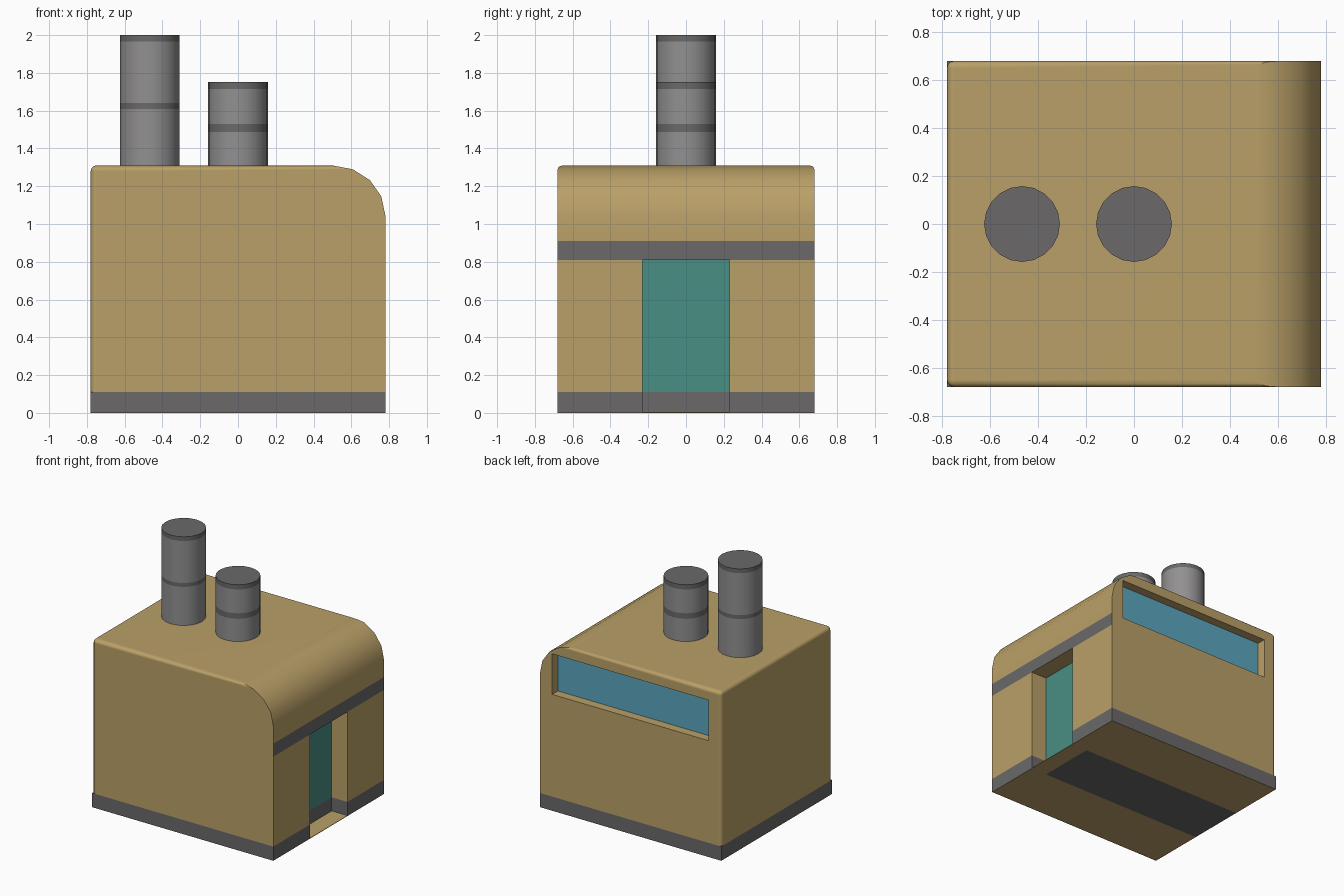
import bpy, bmesh, math

if "Cube" in bpy.data.objects:
    bpy.data.objects.remove(bpy.data.objects["Cube"])


def material(name, rgb):
    m = bpy.data.materials.new(name)
    lin = [(c / 255 / 12.92) if c < 10 else ((c / 255 + 0.055) / 1.055) ** 2.4 for c in rgb]
    m.diffuse_color = (*lin, 1)
    m.use_nodes = True
    m.node_tree.nodes["Principled BSDF"].inputs["Base Color"].default_value = m.diffuse_color
    return m


TAN = material("tan_wall", (186, 160, 104))
DARK = material("dark_grey", (107, 105, 106))
GREY = material("pipe_grey", (146, 144, 145))
TEAL = material("teal_door", (73, 142, 131))
BLUE = material("blue_glass", (91, 166, 190))

X, Y, TOP, BASE = 0.78, 0.68, 1.31, 0.11
DOOR_Y, DOOR_X, DOOR_TOP = 0.23, 0.645, 0.81
PANE_Y = 0.61


def add_object(name, bm, mats):
    bmesh.ops.recalc_face_normals(bm, faces=bm.faces)
    me = bpy.data.meshes.new(name)
    bm.to_mesh(me)
    bm.free()
    ob = bpy.data.objects.new(name, me)
    bpy.context.collection.objects.link(ob)
    for m in mats:
        me.materials.append(m)
    return ob


def box(name, lo, hi, mats):
    bm = bmesh.new()
    bmesh.ops.create_cube(bm, size=1)
    for v in bm.verts:
        for i in range(3):
            v.co[i] = lo[i] if v.co[i] < 0 else hi[i]
    return add_object(name, bm, mats)


def activate(ob):
    bpy.ops.object.select_all(action='DESELECT')
    ob.select_set(True)
    bpy.context.view_layer.objects.active = ob


def cut(ob, lo, hi):
    cutter = box("cutter", lo, hi, [TAN])
    cutter.hide_render = True
    mod = ob.modifiers.new("cut", 'BOOLEAN')
    mod.operation, mod.solver, mod.object = 'DIFFERENCE', 'EXACT', cutter
    activate(ob)
    bpy.ops.object.modifier_apply(modifier=mod.name)
    bpy.data.objects.remove(cutter)


def smooth(ob):
    activate(ob)
    bpy.ops.object.shade_smooth_by_angle(angle=math.radians(40))


# Main body: side profile with one large rounded corner, extruded along y
profile = [(-X, BASE), (X, BASE), (X, DOOR_TOP), (X, 0.91)]
for i in range(5):
    a = math.radians(22.5 * i)
    profile.append((0.5 + 0.28 * math.cos(a), 1.045 + 0.265 * math.sin(a)))
profile.append((-X, TOP))
bm = bmesh.new()
face = bm.faces.new([bm.verts.new((x, -Y, z)) for x, z in profile])
ext = bmesh.ops.extrude_face_region(bm, geom=[face])
for v in ext["geom"]:
    if isinstance(v, bmesh.types.BMVert):
        v.co.y = Y
bmesh.ops.recalc_face_normals(bm, faces=bm.faces)


def rounded(e):
    a, b = e.verts[0].co, e.verts[1].co
    on_top = min(a.z, b.z) > TOP - 0.001 and min(a.x, b.x) < 0
    on_back = max(a.x, b.x) < -X + 0.001 and max(a.z, b.z) > 0.2
    return on_top or on_back


bmesh.ops.bevel(bm, geom=[e for e in bm.edges if rounded(e)], offset=0.03,
                segments=3, profile=0.5, affect='EDGES')
body = add_object("body", bm, [TAN, DARK, TEAL, BLUE])

# Door recess and window recess
cut(body, (DOOR_X, -DOOR_Y, -0.2), (1, DOOR_Y, DOOR_TOP))
cut(body, (-0.67, PANE_Y, 0.905), (0.675, 1, 1.22))
for p in body.data.polygons:
    c, n = p.center, p.normal
    p.material_index = 0
    if n.x > 0.9 and c.x > X - 0.005 and DOOR_TOP < c.z < 0.91:
        p.material_index = 1
    elif n.x > 0.9 and abs(c.x - DOOR_X) < 0.005 and abs(c.y) < DOOR_Y:
        p.material_index = 2
    elif n.y > 0.9 and abs(c.y - PANE_Y) < 0.005:
        p.material_index = 3
smooth(body)
body.modifiers.new("weighted", 'WEIGHTED_NORMAL').keep_sharp = True

# Base plinth with the door notch; tan underside with a dark centre strip
base = box("base", (-X, -Y, 0), (X, Y, BASE), [DARK, TAN])
cut(base, (DOOR_X, -DOOR_Y, -0.2), (1, DOOR_Y, 0.5))
bm = bmesh.new()
bm.from_mesh(base.data)
for y in (-DOOR_Y, DOOR_Y):
    bmesh.ops.bisect_plane(bm, geom=bm.verts[:] + bm.edges[:] + bm.faces[:],
                           plane_co=(0, y, 0), plane_no=(0, 1, 0))
for f in bm.faces:
    under = f.normal.z < -0.9 and abs(f.calc_center_median().y) > DOOR_Y
    f.material_index = 1 if under else 0
bm.to_mesh(base.data)
bm.free()

# Doorstep floor
box("doorstep", (DOOR_X, -DOOR_Y, 0), (X, DOOR_Y, 0.004), [TAN])


# Chimneys: stacked rings, with dark bands at the middle and the rim
def chimney(name, x, heights, sides=20, r=0.158):
    bm = bmesh.new()
    rings = [[bm.verts.new((x + r * math.cos(2 * math.pi * i / sides),
                            r * math.sin(2 * math.pi * i / sides), z))
              for i in range(sides)] for z in heights]
    for k in range(len(rings) - 1):
        for i in range(sides):
            j = (i + 1) % sides
            f = bm.faces.new((rings[k][i], rings[k][j], rings[k + 1][j], rings[k + 1][i]))
            f.material_index = k % 2
    bm.faces.new(rings[-1]).material_index = 1
    bm.faces.new(rings[0][::-1])
    smooth(add_object(name, bm, [GREY, DARK]))


chimney("tall_chimney", -0.467, [1.3, 1.61, 1.64, 1.967, 2.0])
chimney("short_chimney", 0.0, [1.3, 1.487, 1.53, 1.715, 1.752])
